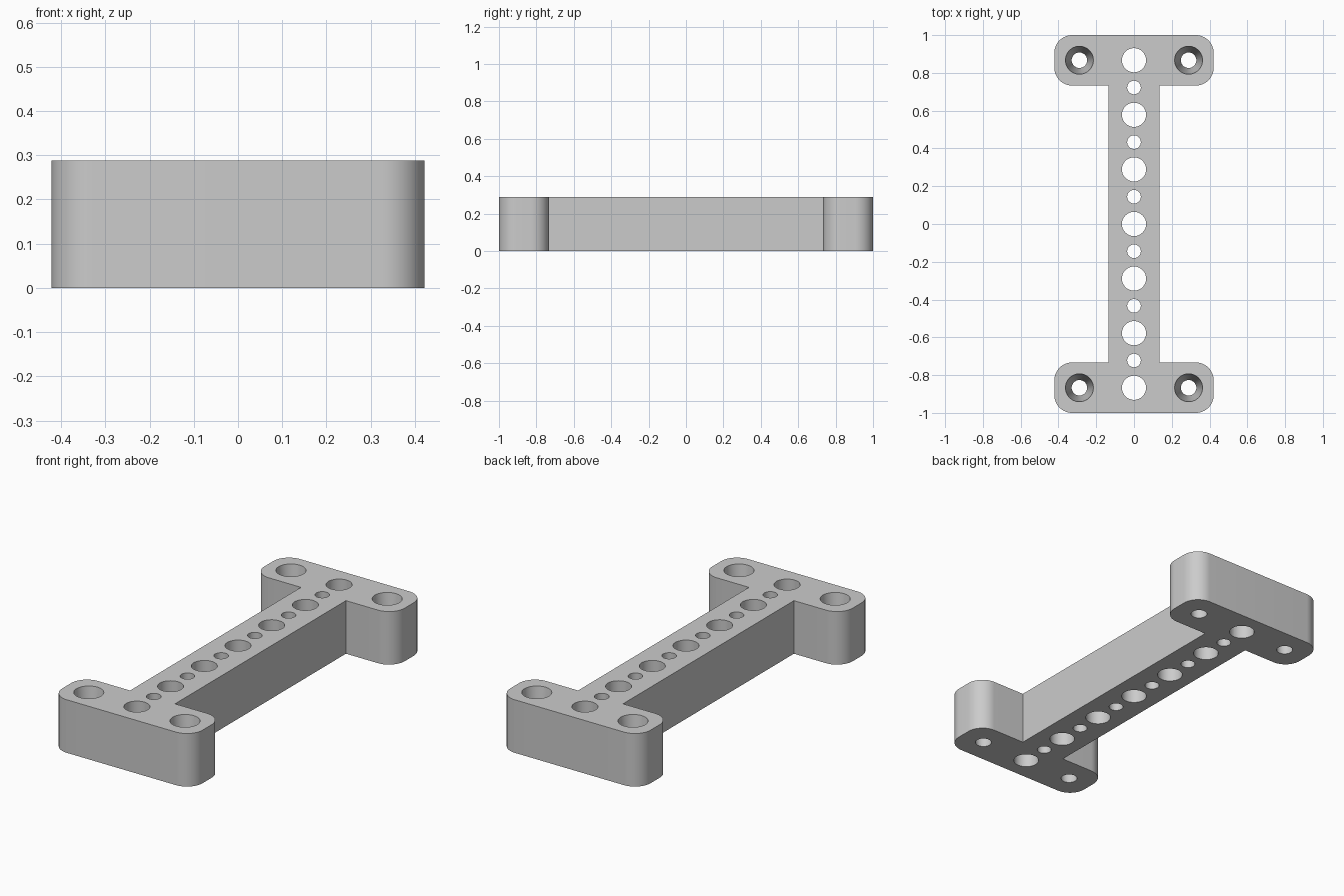
import bpy
import bmesh
from math import cos, sin, pi, radians
from mathutils import Matrix

HEIGHT = 0.288
PITCH = 0.289          # spacing of the large holes
HALF_WIDTH = 0.422     # end plates
WEB = 0.135            # half width of the bar
INNER = 0.733          # inner edge of the end plates
CORNER = 0.095

if "Cube" in bpy.data.objects:
    bpy.data.objects.remove(bpy.data.objects["Cube"])

grey = bpy.data.materials.new("plain grey")
grey.use_nodes = True
grey.diffuse_color = (0.6, 0.6, 0.6, 1)
grey.node_tree.nodes["Principled BSDF"].inputs["Base Color"].default_value = (0.6, 0.6, 0.6, 1)


def new_object(name, bm):
    bmesh.ops.recalc_face_normals(bm, faces=bm.faces)
    mesh = bpy.data.meshes.new(name)
    bm.to_mesh(mesh)
    bm.free()
    mesh.materials.append(grey)
    obj = bpy.data.objects.new(name, mesh)
    bpy.context.collection.objects.link(obj)
    return obj


def arc(cx, cy, start, steps=16):
    """Quarter circle, counter-clockwise from the start angle."""
    angles = [start + pi / 2 * i / steps for i in range(steps + 1)]
    return [(cx + CORNER * cos(a), cy + CORNER * sin(a)) for a in angles]


# I-shaped outline: one quarter, then mirrored around
cx = HALF_WIDTH - CORNER
quarter = [(WEB, INNER)] + arc(cx, INNER + CORNER, -pi / 2) + arc(cx, 1 - CORNER, 0)
half = quarter + [(-x, y) for x, y in reversed(quarter)]
outline = half + [(-x, -y) for x, y in half]

bm = bmesh.new()
base = bm.faces.new([bm.verts.new((x, y, 0)) for x, y in outline])
top = bmesh.ops.extrude_face_region(bm, geom=[base])["geom"]
bmesh.ops.translate(bm, vec=(0, 0, HEIGHT),
                    verts=[v for v in top if isinstance(v, bmesh.types.BMVert)])
bracket = new_object("mounting_bracket", bm)

# Hole cutters
bm = bmesh.new()
MARGIN = 0.1


def add_hole(x, y, bottom, top):
    """Straight or tapered hole, extended past both faces."""
    extra = (top - bottom) * MARGIN
    bmesh.ops.create_cone(bm, cap_ends=True, segments=48,
                          radius1=bottom - extra, radius2=top + extra,
                          depth=HEIGHT * (1 + 2 * MARGIN),
                          matrix=Matrix.Translation((x, y, HEIGHT / 2)))


for i in range(-6, 7):
    radius = 0.064 if i % 2 == 0 else 0.036
    add_hole(0, i * PITCH / 2, radius, radius)
for sx in (-1, 1):
    for sy in (-1, 1):
        add_hole(sx * PITCH, sy * 3 * PITCH, 0.041, 0.074)
cutter = new_object("hole_cutter", bm)
cutter.hide_render = True

# Cut the holes, then drop the cutter
cut = bracket.modifiers.new("holes", 'BOOLEAN')
cut.operation = 'DIFFERENCE'
cut.solver = 'EXACT'
cut.object = cutter
bpy.ops.object.select_all(action='DESELECT')
bracket.select_set(True)
bpy.context.view_layer.objects.active = bracket
bpy.ops.object.modifier_apply(modifier=cut.name)
bpy.data.objects.remove(cutter)

bpy.ops.object.shade_smooth_by_angle(angle=radians(30))
